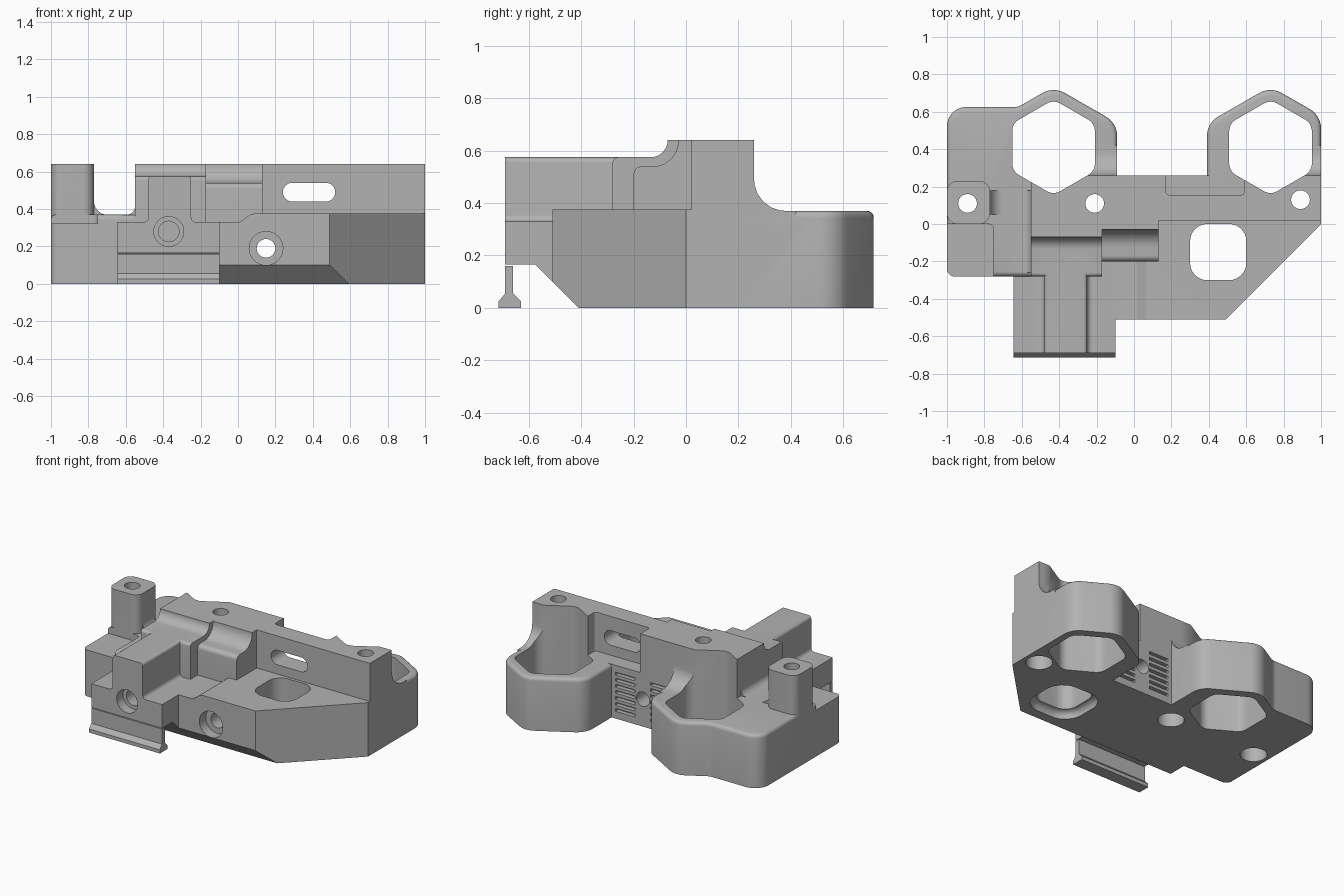
import bpy
import bmesh
import math
from mathutils import Vector

if "Cube" in bpy.data.objects:
    bpy.data.objects.remove(bpy.data.objects["Cube"])

grey = bpy.data.materials.new("plain_grey")
grey.use_nodes = True
grey.diffuse_color = (0.45, 0.45, 0.45, 1)
grey.node_tree.nodes["Principled BSDF"].inputs["Base Color"].default_value = grey.diffuse_color


def rounded(points, steps=6):
    """Replace each (a, b, radius) corner with an arc."""
    out = []
    for i, p in enumerate(points):
        c = Vector(p[:2])
        if len(p) < 3:
            out.append(c)
            continue
        u = (Vector(points[i - 1][:2]) - c).normalized()
        v = (Vector(points[(i + 1) % len(points)][:2]) - c).normalized()
        half = u.angle(v) / 2
        mid = c + (u + v).normalized() * p[2] / math.sin(half)
        start = c + u * p[2] / math.tan(half) - mid
        end = c + v * p[2] / math.tan(half) - mid
        for k in range(steps + 1):
            t = k / steps
            out.append(mid + start.lerp(end, t).normalized() * p[2])
    return out


def prism(name, axis, points, lo, hi, bevel=0):
    """Extrude a profile along an axis; bevel rounds the rim of the far cap."""
    place = {"x": lambda p, h: (h, p.x, p.y),
             "y": lambda p, h: (p.x, h, p.y),
             "z": lambda p, h: (p.x, p.y, h)}[axis]
    bm = bmesh.new()
    outline = rounded(points)
    low = [bm.verts.new(place(p, lo)) for p in outline]
    high = [bm.verts.new(place(p, hi)) for p in outline]
    bm.faces.new(low)
    cap = bm.faces.new(high)
    n = len(outline)
    for i in range(n):
        j = (i + 1) % n
        bm.faces.new((low[i], low[j], high[j], high[i]))
    bmesh.ops.recalc_face_normals(bm, faces=bm.faces)
    if bevel:
        bmesh.ops.bevel(bm, geom=list(cap.edges), offset=bevel, segments=4,
                        profile=0.5, affect="EDGES")
    mesh = bpy.data.meshes.new(name)
    bm.to_mesh(mesh)
    bm.free()
    mesh.materials.append(grey)
    ob = bpy.data.objects.new(name, mesh)
    bpy.context.collection.objects.link(ob)
    return ob


def rect(a0, a1, b0, b1, r=0):
    pts = [(a0, b0), (a1, b0), (a1, b1), (a0, b1)]
    return [p + (r,) for p in pts] if r else pts


def circle(a, b, r):
    return [(a + r * math.cos(k * math.tau / 32), b + r * math.sin(k * math.tau / 32))
            for k in range(32)]


# Solid parts of the bracket
deck = prism("mount_body", "y", [(-0.1, 0), (-0.1, 0.33), (0.01, 0.33, 0.05), (0.07, 0.375, 0.05),
                                 (1, 0.375), (1, 0)], -0.51, 0.1)
left_cup = [(-1, -0.28, 0.04), (-1, 0.625, 0.1), (-0.62, 0.625, 0.08), (-0.43, 0.735, 0.12),
            (-0.09, 0.54, 0.12), (-0.09, 0), (-0.3, 0), (-0.3, -0.2), (-0.55, -0.28)]
right_cup = [(0.39, 0.1), (0.39, 0.54, 0.12), (0.73, 0.735, 0.12), (1, 0.58, 0.12), (1, 0.1)]
cove = [(0.2, 0.3), (0.2, 0.64), (0.26, 0.64), (0.26, 0.37, 0.12), (0.42, 0.37), (0.42, 0.3)]
solids = [
    prism("left_block_and_cup", "z", left_cup, 0, 0.37, 0.025),
    prism("right_cup", "z", right_cup, 0, 0.37, 0.025),
    prism("rail_block", "x", [(-0.69, 0.165), (-0.575, 0.165), (-0.41, 0), (0, 0),
                              (0, 0.33), (-0.69, 0.33)], -0.645, -0.1),
    prism("rail_ridge", "y", [(-0.53, 0.28), (-0.53, 0.33), (-0.48, 0.33, 0.025),
                              (-0.48, 0.575, 0.02), (-0.25, 0.575, 0.02), (-0.25, 0.33, 0.025),
                              (-0.2, 0.33), (-0.2, 0.28)], -0.69, -0.1),
    prism("stepped_wall", "x", [(-0.28, 0.1), (-0.28, 0.575, 0.02), (-0.07, 0.575, 0.064),
                                (-0.07, 0.64), (0.26, 0.64), (0.26, 0), (0, 0)], -0.55, -0.17),
    prism("channel_wall", "x", [(-0.2, 0.1), (-0.2, 0.54, 0.03), (-0.03, 0.54, 0.095),
                                (-0.03, 0.64), (0.26, 0.64), (0.26, 0), (0, 0)], -0.17, 0.13),
    prism("back_wall", "z", [(0.1, 0.02), (1, 0.02), (1, 0.26, 0.04), (0.1, 0.26)], 0, 0.64),
    prism("left_cove", "x", cove, -0.55, -0.09),
    prism("right_cove", "x", cove, 0.5, 1),
    prism("column", "z", rect(-1, -0.77, 0, 0.23, 0.055), 0.1, 0.64),
    prism("column_foot", "y", [(-0.9, 0.3), (-0.9, 0.5), (-0.77, 0.5), (-0.77, 0.37, 0.07),
                               (-0.66, 0.37), (-0.66, 0.3)], 0.05, 0.18),
    prism("wall_foot", "y", [(-0.62, 0.3), (-0.62, 0.37), (-0.55, 0.37, 0.045),
                             (-0.55, 0.5), (-0.5, 0.5), (-0.5, 0.3)], -0.26, 0.18),
]


def hexagon(cx, cy):
    return [(cx + 0.255 * math.sin(k * math.pi / 3), cy + 0.255 * math.cos(k * math.pi / 3), 0.07)
            for k in range(6)]


# Openings and recesses
cutters = [
    prism("corner_cut", "z", [(0.4, -0.6), (1.05, 0.05), (1.05, -0.6)], -0.1, 0.5),
    prism("front_chamfer", "x", [(-0.6, 0.19), (-0.6, -0.1), (-0.31, -0.1)], -0.1, 1.1),
    prism("left_step", "z", [(-1.1, -0.3), (-0.75, -0.3), (-0.75, 0, 0.03), (-1.1, 0)], 0.322, 0.5),
    prism("left_hex", "z", hexagon(-0.43, 0.41), -0.1, 0.8),
    prism("right_hex", "z", hexagon(0.73, 0.41), -0.1, 0.8),
    prism("window", "z", rect(0.3, 0.6, -0.3, 0, 0.09), -0.1, 0.5),
    prism("window_flare", "z", rect(0.26, 0.64, -0.34, 0.04, 0.13), -0.1, 0.05, 0.04),
    prism("wall_recess", "z", [(0.17, 0.155, 0.02), (0.59, 0.155, 0.02), (0.59, 0.45),
                               (0.17, 0.45)], 0.37, 0.8),
    prism("wall_slot", "y", rect(0.24, 0.52, 0.44, 0.54, 0.049), -0.05, 0.3),
    prism("front_hole", "y", circle(0.15, 0.19, 0.05), -0.6, 0.4),
    prism("front_hole_seat", "y", circle(0.15, 0.19, 0.09), -0.6, -0.44),
    prism("rail_hole", "y", circle(-0.37, 0.28, 0.055), -0.8, -0.3),
    prism("rail_hole_seat", "y", circle(-0.37, 0.28, 0.08), -0.8, -0.62),
]
for x, y in [(-0.89, 0.11), (-0.21, 0.11), (0.89, 0.13)]:
    cutters.append(prism("bolt_hole", "z", circle(x, y, 0.05), -0.1, 0.8))
    cutters.append(prism("bolt_seat", "z", circle(x, y, 0.085), -0.1, 0.12))
# Grip grooves between the cups
for row in range(7):
    z = 0.05 + row * 0.042
    for x0, x1 in [(-0.06, 0.09), (0.21, 0.36)]:
        cutters.append(prism("grip_groove", "y", rect(x0, x1, z, z + 0.02), 0.23, 0.3))


# Join the solids, then cut the openings
bpy.context.view_layer.objects.active = deck
for parts, operation in ((solids, "UNION"), (cutters, "DIFFERENCE")):
    for part in parts:
        part.hide_render = True
        mod = deck.modifiers.new("join", "BOOLEAN")
        mod.operation = operation
        mod.solver = "EXACT"
        mod.object = part
        bpy.ops.object.modifier_apply(modifier=mod.name)
        bpy.data.objects.remove(part)

# Loose clip strip beneath the rail block
clip = prism("clip_strip", "x", [(-0.715, 0), (-0.63, 0), (-0.63, 0.025), (-0.66, 0.055),
                                 (-0.66, 0.16), (-0.69, 0.16), (-0.69, 0.055), (-0.715, 0.025)],
             -0.645, -0.1)

bpy.ops.object.select_all(action="DESELECT")
deck.select_set(True)
bpy.ops.object.shade_smooth_by_angle(angle=math.radians(30))
